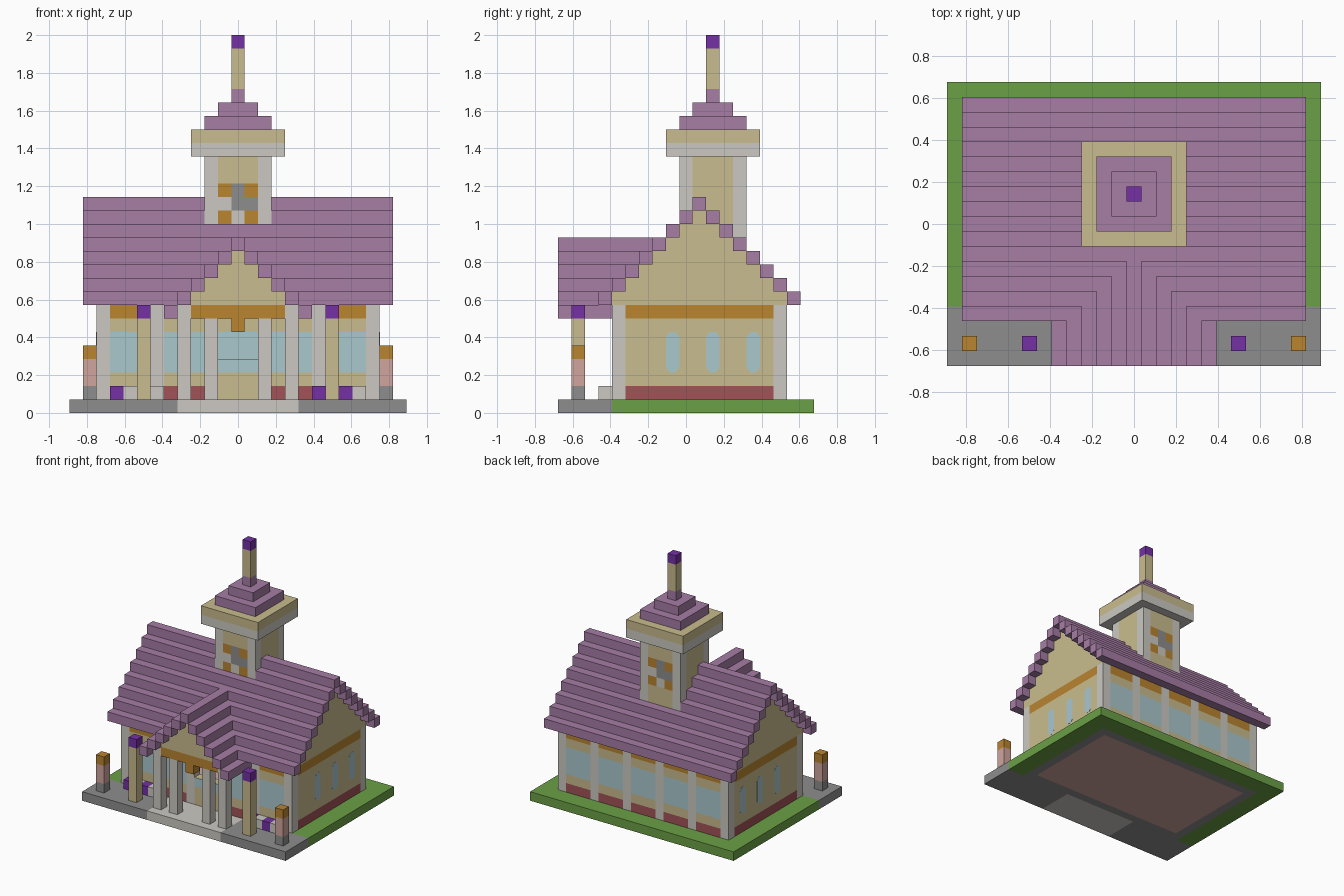
import bpy, bmesh
from mathutils import Matrix, Vector

cube = bpy.data.objects.get("Cube")
if cube:
    bpy.data.objects.remove(cube, do_unlink=True)

U = 2 / 28            # size of one block
MID_Y = 9.5           # blocks from the front edge to the centre
THIN = 0.015          # thickness of the end windows, in blocks


def linear(code):
    values = [int(code[i:i + 2], 16) / 255 for i in (0, 2, 4)]
    return [v / 12.92 if v <= 0.04 else ((v + 0.055) / 1.055) ** 2.4 for v in values] + [1]


def material(name, code):
    m = bpy.data.materials.new(name)
    m.use_nodes = True
    m.diffuse_color = linear(code)
    m.node_tree.nodes["Principled BSDF"].inputs["Base Color"].default_value = linear(code)
    return m


ROOF = material("mauve roof", "a67da5")
TAN = material("sand wall", "c9bc8e")
LIGHT = material("pale stone", "ccc9c2")
GREY = material("grey paving", "8d8d8d")
ORANGE = material("ochre trim", "b98530")
BLUE = material("window blue", "aac8ce")
RED = material("brick red", "a25257")
GREEN = material("grass green", "6ba046")
PURPLE = material("bright purple", "7530a5")
PINK = material("dusty pink", "d1a59e")


def finish(name, mat, bm):
    mesh = bpy.data.meshes.new(name)
    bm.to_mesh(mesh)
    bm.free()
    mesh.materials.append(mat)
    ob = bpy.data.objects.new(name, mesh)
    bpy.context.collection.objects.link(ob)


def part(name, mat, *boxes):
    """One object from boxes (x0, x1, y0, y1, z0, z1) measured in blocks."""
    bm = bmesh.new()
    for x0, x1, y0, y1, z0, z1 in boxes:
        size = Vector((x1 - x0, y1 - y0, z1 - z0)) * U
        centre = Vector(((x0 + x1) / 2, (y0 + y1) / 2 - MID_Y, (z0 + z1) / 2)) * U
        bmesh.ops.create_cube(bm, size=1, matrix=Matrix.Translation(centre) @ Matrix.Diagonal(size.to_4d()))
    finish(name, mat, bm)


def col(x, y, z0, z1):
    """Single-block column centred on x."""
    return (x - .5, x + .5, y, y + 1, z0, z1)


def both(box):
    x0, x1, *rest = box
    return [box, (-x1, -x0, *rest)]


def slab(half, y0, y1, z0, z1):
    return (-half, half, y0, y1, z0, z1)


def ring(outer, inner, z0, z1):
    """Rectangular frame; outer and inner are (half width, y0, y1)."""
    a, y0, y3 = outer
    b, y1, y2 = inner
    sides = both((b, a, y0, y3, z0, z1))
    ends = [slab(b, p, q, z0, z1) for p, q in ((y0, y1), (y2, y3)) if q > p]
    return sides + ends


def bays(z0, z1, doorway=True):
    """Wall infill between the front and back pilasters."""
    return [(x - 1.5, x + 1.5, y, y + 1, z0, z1) for x in (-8, -4, 0, 4, 8) for y in (4, 16)
            if x or y == 16 or not doorway]


def ends(z0, z1):
    """Both end walls."""
    return both((9.5, 10.5, 5, 16, z0, z1))


# Ground slab
part("front_paving", GREY, *both((4.5, 12.5, 0, 4, 0, 1)))
part("entry_path", LIGHT, slab(4.5, 0, 4, 0, 1))
part("lawn", GREEN, *ring((12.5, 4, 19), (10.5, 4, 17), 0, 1))
part("foundation", GREY, *ring((10.5, 4, 17), (9.5, 5, 16), 0, 1))
part("floor", PINK, slab(9.5, 5, 16, 0, 1))

# Hollow hall, walls flush with the pilasters
part("pilasters", LIGHT, *[col(s * x, y, 1, 8) for x in (2, 6, 10) for s in (-1, 1) for y in (4, 16)])
part("wall_base", RED, *bays(1, 2), *ends(1, 2))
part("wall", TAN, *bays(2, 3), *bays(6, 7), *ends(2, 7))
part("wall_frieze", ORANGE, *bays(7, 8, doorway=False), *ends(7, 8))
part("long_windows", BLUE, *bays(3, 6))

# Low wall in the open doorway
part("door_parapet", TAN, slab(1.5, 4, 5, 1, 3), slab(1.5, 4 + THIN, 5, 3, 4))
part("door_parapet_pane", BLUE, slab(1.5, 4, 4 + THIN, 3, 4))

# End windows with clipped corners
outline = [(.5, .35), (.5, 2.65), (.2, 3), (-.2, 3), (-.5, 2.65), (-.5, .35), (-.2, 0), (.2, 0)]
for side, name in ((1, "left_windows"), (-1, "right_windows")):
    bm = bmesh.new()
    for y in (8.5, 11.5, 14.5):
        x = side * (10.5 + THIN)
        verts = [bm.verts.new(Vector((x, y + side * a - MID_Y, 3 + b)) * U) for a, b in outline]
        face = bm.faces.new(verts)
        back = bmesh.ops.extrude_face_region(bm, geom=[face])["geom"]
        bmesh.ops.translate(bm, vec=(-side * THIN * U, 0, 0),
                            verts=[v for v in back if isinstance(v, bmesh.types.BMVert)])
    bmesh.ops.recalc_face_normals(bm, faces=bm.faces)
    finish(name, BLUE, bm)

# Stepped main roof, leaving room for the tower
gable, roof = [], []
for i in range(8):
    z = 8 + i
    if i < 7:
        gable.append(slab(10.5, 4 + i, 17 - i, z, z + 1))
    for y in {3 + i, 17 - i}:
        if 9 <= y < 14:
            roof += both((2.5, 11.5, y, y + 1, z, z + 1))
        else:
            roof.append(slab(11.5, y, y + 1, z, z + 1))
part("main_gable", TAN, *gable)
part("main_roof", ROOF, *roof)

# Porch roof, gable and columns
porch = [slab(.5, 0, 8, 12, 13)]
for i in range(5):
    porch += both((4.5 - i, 5.5 - i, 0, max(4, 3 + i), 7 + i, 8 + i))
part("porch_roof", ROOF, *porch)
part("porch_gable", TAN, *[slab(3.5 - i, 1, 2, 8 + i, 9 + i) for i in range(4)])
part("porch_beam", ORANGE, slab(3.5, 1, 2, 7, 8), col(0, 1, 6, 7))
part("porch_columns", LIGHT, *both(col(4, 1, 1, 8)), *both(col(2, 1, 1, 7)))

# Lamp posts and corner posts
part("lamp_posts", TAN, *both(col(7, 1, 1, 7)))
part("lamp_caps", PURPLE, *both(col(7, 1, 7, 8)))
for name, mat, z0, z1 in (("post_foot", GREY, 1, 2), ("post_shaft", PINK, 2, 4), ("post_cap", ORANGE, 4, 5)):
    part(name, mat, *both(col(11, 1, z0, z1)))

# Flower beds
part("purple_flowers", PURPLE, *[col(x, 3, 1, 2) for x in (-9, -7, 6, 8)])
part("pale_flowers", LIGHT, *[col(x, 3, 1, 2) for x in (-8, -6, 7, 9)])

# Tower
part("tower_corners", LIGHT, *[col(x, y, 8, 19) for x in (-2, 2) for y in (9, 13)])
part("tower_walls", TAN, slab(2.5, 10, 13, 8, 19),
     *[slab(1.5, y, y + 1, z0, z1) for y in (9, 13) for z0, z1 in ((8, 14), (17, 19))])

# Clock faces: ochre corners, grey hands, pale rest
hands = ((0, 16), (0, 15), (1, 15))
pale = ((-1, 15), (0, 14))
corners = [(x, z) for x in (-1, 1) for z in (14, 16)]
for name, mat, cells in (("clock_corners", ORANGE, corners), ("clock_hands", GREY, hands), ("clock_dial", LIGHT, pale)):
    part(name, mat, *[col(s * x, y, z, z + 1) for x, z in cells for s, y in ((1, 9), (-1, 13))])

# Tower cap and spire
part("tower_cornice", LIGHT, slab(3.5, 8, 15, 19, 20))
part("tower_ledge", TAN, slab(3.5, 8, 15, 20, 21))
part("tower_roof", ROOF, slab(2.5, 9, 14, 21, 22), slab(1.5, 10, 13, 22, 23), col(0, 11, 23, 24))
part("spire", TAN, col(0, 11, 24, 27))
part("spire_tip", PURPLE, col(0, 11, 27, 28))
